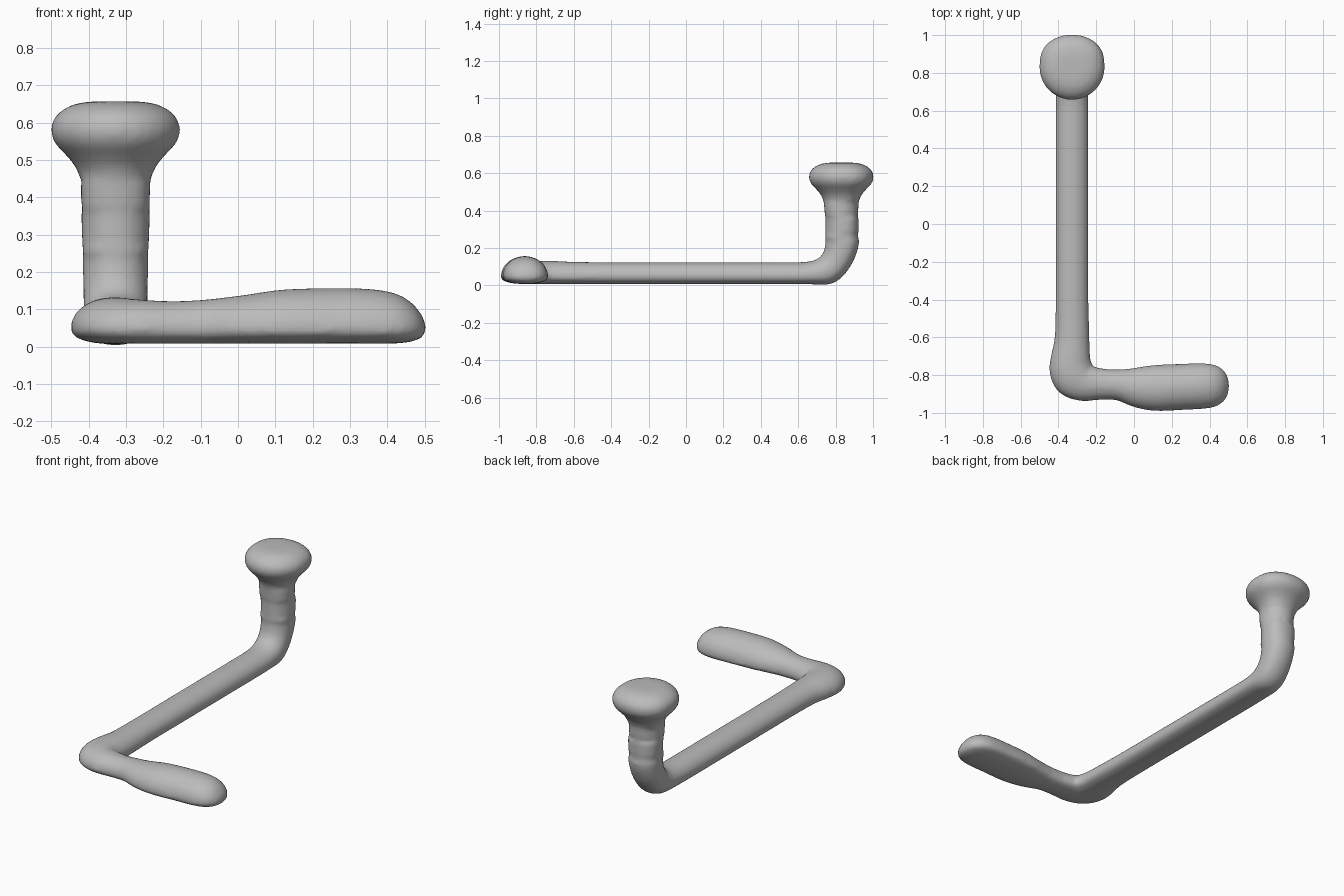
import bpy
import bmesh
import math
from mathutils import Vector

cube = bpy.data.objects.get("Cube")
if cube:
    bpy.data.objects.remove(cube, do_unlink=True)

SIDES = 32
STEPS = 5
POST_X, POST_Y = -0.328, 0.83


def make_material(name, colour):
    mat = bpy.data.materials.new(name)
    mat.use_nodes = True
    mat.diffuse_color = colour
    mat.node_tree.nodes["Principled BSDF"].inputs["Base Color"].default_value = colour
    return mat


def spline(a, b, c, d, t):
    """Smooth value between b and c."""
    return 0.5 * (2 * b + (c - a) * t + (2 * a - 5 * b + 4 * c - d) * t ** 2
                  + (3 * b - a - 3 * c + d) * t ** 3)


def refine(stations):
    out = []
    last = len(stations) - 1
    for i in range(last):
        four = [stations[min(max(i + k, 0), last)] for k in (-1, 0, 1, 2)]
        for s in range(STEPS):
            out.append([spline(*vals, s / STEPS) for vals in zip(*four)])
    out.append(list(stations[-1]))
    return out


def sweep(name, stations, mat):
    """Skin stations of centre, half width, rise above and drop below."""
    rows = refine(stations)
    centres = [Vector(r[:3]) for r in rows]
    bm = bmesh.new()
    rings = []
    for i, row in enumerate(rows):
        tangent = (centres[min(i + 1, len(rows) - 1)] - centres[max(i - 1, 0)]).normalized()
        side = Vector((0, 0, 1)).cross(tangent)
        side = side.normalized() if side.length > 0.02 else Vector((1, 0, 0))
        up = tangent.cross(side)
        width, rise, drop = [max(v, 0.004) for v in row[3:]]
        ring = []
        for k in range(SIDES):
            a = math.tau * k / SIDES
            s = math.sin(a)
            # the underside is flatter than the top
            height = rise * s if s > 0 else -drop * abs(s) ** 0.75
            ring.append(bm.verts.new(centres[i] + side * width * math.cos(a) + up * height))
        rings.append(ring)
    for r0, r1 in zip(rings, rings[1:]):
        for k in range(SIDES):
            n = (k + 1) % SIDES
            bm.faces.new((r0[k], r0[n], r1[n], r1[k]))
    bm.faces.new(rings[0])
    bm.faces.new(rings[-1])
    bmesh.ops.recalc_face_normals(bm, faces=bm.faces)
    mesh = bpy.data.meshes.new(name)
    bm.to_mesh(mesh)
    bm.free()
    mesh.materials.append(mat)
    obj = bpy.data.objects.new(name, mesh)
    bpy.context.collection.objects.link(obj)
    return obj


# Knob, from its crown down to the neck: height and radius
knob = [(0.657, 0.01), (0.655, 0.08), (0.642, 0.128), (0.615, 0.162), (0.58, 0.173),
        (0.545, 0.162), (0.51, 0.13), (0.48, 0.107), (0.44, 0.094)]
stations = [(POST_X, POST_Y, z, r, r, r) for z, r in knob]

# Upright post
stations += [(POST_X, POST_Y + 0.003, z, w, 0.088, 0.09)
             for z, w in ((0.36, 0.092), (0.28, 0.09), (0.22, 0.088))]

# Bend from the post into the shaft
stations += [(POST_X, 0.805, 0.14, 0.086, 0.08, 0.083),
             (POST_X, 0.75, 0.083, 0.086, 0.075, 0.08),
             (POST_X, 0.66, 0.058, 0.086, 0.07, 0.052)]

# Long shaft
stations += [(POST_X, y, 0.053, 0.087, 0.071, 0.046) for y in (0.5, 0.2, -0.1, -0.4)]

# Bend from the shaft into the grip
stations += [(-0.328, -0.6, 0.052, 0.092, 0.074, 0.045),
             (-0.335, -0.7, 0.051, 0.104, 0.08, 0.044),
             (-0.335, -0.765, 0.05, 0.114, 0.082, 0.043),
             (-0.312, -0.81, 0.05, 0.117, 0.081, 0.042),
             (-0.262, -0.839, 0.05, 0.1, 0.076, 0.042),
             (-0.17, -0.848, 0.05, 0.083, 0.072, 0.042)]

# Swollen grip with a rounded end
stations += [(-0.08, -0.852, 0.05, 0.083, 0.077, 0.042),
             (0.02, -0.865, 0.049, 0.108, 0.09, 0.041),
             (0.12, -0.868, 0.048, 0.122, 0.105, 0.04),
             (0.26, -0.862, 0.048, 0.122, 0.109, 0.04),
             (0.36, -0.858, 0.048, 0.121, 0.106, 0.04),
             (0.43, -0.857, 0.049, 0.11, 0.092, 0.04),
             (0.475, -0.857, 0.052, 0.082, 0.063, 0.035),
             (0.497, -0.857, 0.055, 0.042, 0.03, 0.022),
             (0.503, -0.857, 0.056, 0.006, 0.006, 0.006)]

grey = make_material("plain grey", (0.5, 0.5, 0.5, 1.0))
crank = sweep("crank_handle", stations, grey)

# One continuous soft skin
remesh = crank.modifiers.new("Skin", 'REMESH')
remesh.mode = 'VOXEL'
remesh.voxel_size = 0.012
remesh.use_smooth_shade = True
soften = crank.modifiers.new("Soften", 'SMOOTH')
soften.factor = 0.5
soften.iterations = 4
